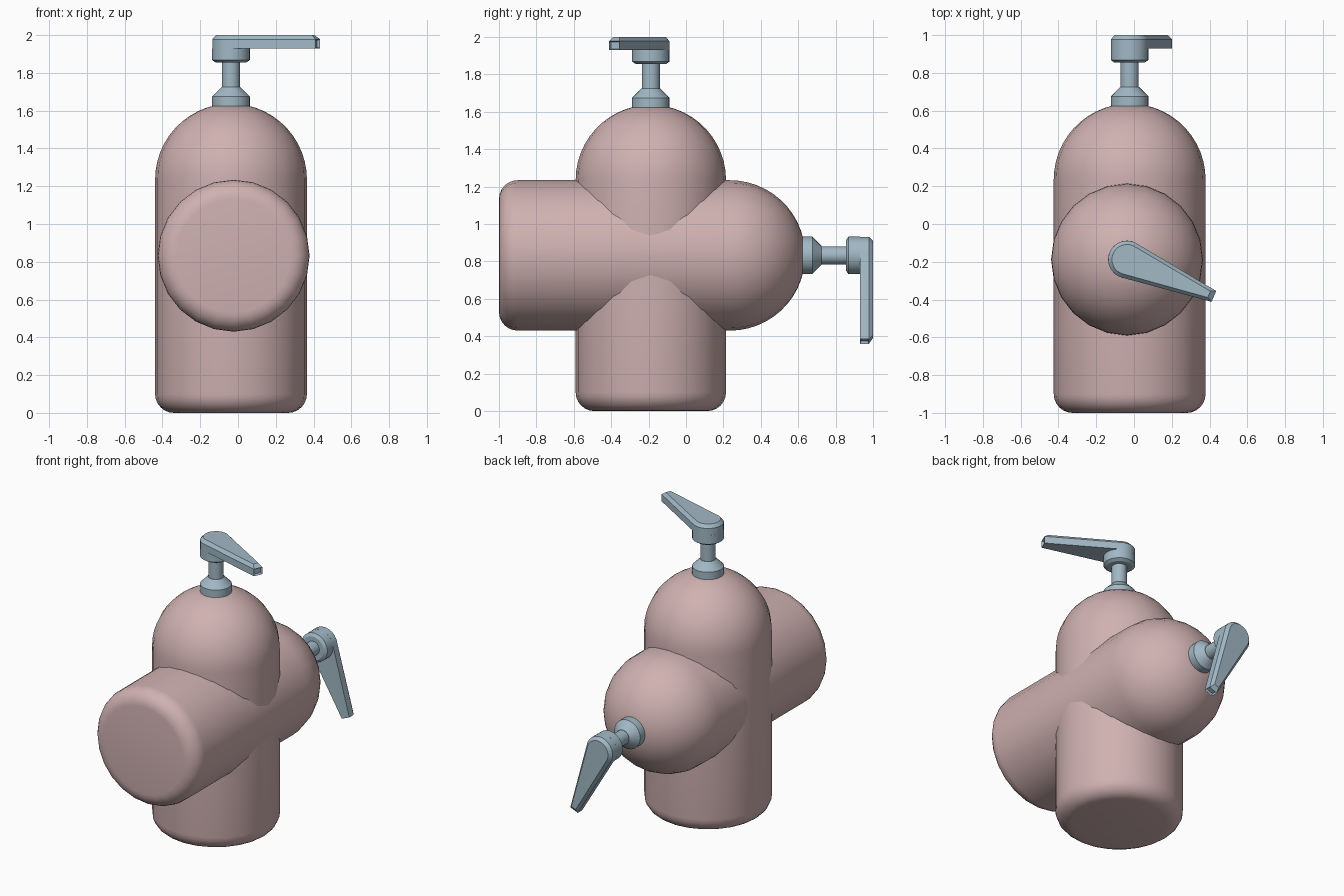
import bpy, bmesh, math
from mathutils import Matrix

if "Cube" in bpy.data.objects:
    bpy.data.objects.remove(bpy.data.objects["Cube"])

SIDES = 24


def material(name, rgb):
    m = bpy.data.materials.new(name)
    m.use_nodes = True
    m.diffuse_color = (*rgb, 1)
    m.node_tree.nodes["Principled BSDF"].inputs["Base Color"].default_value = (*rgb, 1)
    return m


pink = material("dusty pink", (0.63, 0.44, 0.44))
steel = material("blue grey", (0.36, 0.48, 0.56))


def finish(name, bm, mat, place):
    mesh = bpy.data.meshes.new(name)
    bm.to_mesh(mesh)
    bm.free()
    mesh.materials.append(mat)
    ob = bpy.data.objects.new(name, mesh)
    bpy.context.collection.objects.link(ob)
    ob.matrix_world = place
    bpy.ops.object.select_all(action='DESELECT')
    ob.select_set(True)
    bpy.context.view_layer.objects.active = ob
    bpy.ops.object.shade_smooth_by_angle(angle=math.radians(32))


def stack(rings):
    """Skin a stack of equal-length point rings and cap both ends."""
    bm = bmesh.new()
    loops = [[bm.verts.new(p) for p in ring] for ring in rings]
    n = len(loops[0])
    for a, b in zip(loops, loops[1:]):
        for i in range(n):
            j = (i + 1) % n
            bm.faces.new((a[i], a[j], b[j], b[i]))
    bm.faces.new(loops[0][::-1])
    bm.faces.new(loops[-1])
    bmesh.ops.recalc_face_normals(bm, faces=bm.faces[:])
    return bm


def lathe(name, profile, mat, place):
    turn = [2 * math.pi * i / SIDES for i in range(SIDES)]
    finish(name, stack([[(r * math.cos(t), r * math.sin(t), z) for t in turn]
                        for r, z in profile]), mat, place)


def spout_outline(r, length, half_width, z):
    arc = [math.radians(a) for a in range(75, 286, 15)]
    ring = [(r * math.cos(t), r * math.sin(t), z) for t in arc]
    return ring + [(length, -half_width, z), (length, half_width, z)]


def dispenser(prefix, place, spout_angle):
    # Bottle body: rounded base, straight wall, domed shoulder
    R, bevel, shoulder = 0.402, 0.1, 1.235
    profile = []
    for i in range(7):
        t = math.pi / 2 * i / 6
        profile.append((R - bevel + bevel * math.sin(t), bevel - bevel * math.cos(t)))
    for i in range(12):
        t = math.radians(78) * i / 11
        profile.append((R * math.cos(t), shoulder + R * math.sin(t)))
    lathe(prefix + "_body", profile, pink, place)

    # Pump collar, stem and head
    lathe(prefix + "_collar", [(0.1, 1.61), (0.1, 1.675), (0.05, 1.725)], steel, place)
    lathe(prefix + "_stem", [(0.048, 1.70), (0.048, 1.87)], steel, place)
    lathe(prefix + "_pump_head", [(0.08, 1.855), (0.1, 1.868), (0.1, 1.93)], steel, place)

    # Tapered spout with chamfered top and recessed outlet
    bm = stack([spout_outline(0.1, 0.5, 0.031, 1.93),
                spout_outline(0.1, 0.5, 0.031, 1.978),
                spout_outline(0.08, 0.472, 0.018, 2.0)])
    outlet = [f for f in bm.faces if f.normal.x > 0.95]
    bmesh.ops.inset_region(bm, faces=outlet, thickness=0.008)
    bmesh.ops.translate(bm, verts=outlet[0].verts[:], vec=(-0.015, 0, 0))
    finish(prefix + "_spout", bm, steel,
           place @ Matrix.Rotation(math.radians(spout_angle), 4, 'Z'))


# One standing bottle crossed by one lying bottle
dispenser("standing", Matrix.Translation((-0.037, -0.188, 0)), -23)
dispenser("lying", Matrix.Translation((-0.023, -1, 0.832))
          @ Matrix.Rotation(-math.pi / 2, 4, 'X'), 67)
